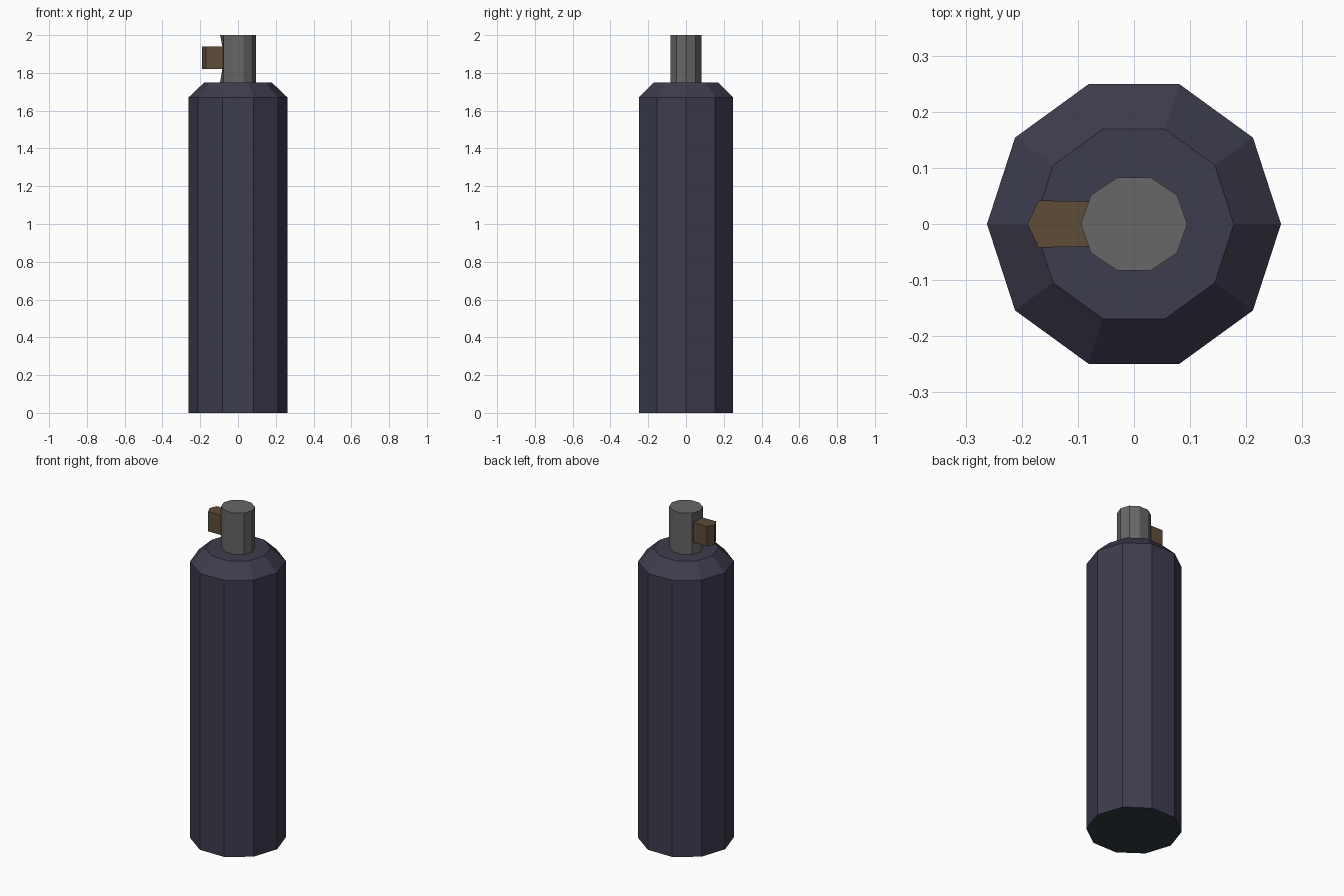
import bpy, bmesh, math

if "Cube" in bpy.data.objects:
    bpy.data.objects.remove(bpy.data.objects["Cube"])

SIDES = 10


def material(name, rgb):
    m = bpy.data.materials.new(name)
    m.diffuse_color = (*rgb, 1.0)
    m.use_nodes = True
    m.node_tree.nodes["Principled BSDF"].inputs["Base Color"].default_value = m.diffuse_color
    return m


dark_purple = material("dark purple", (0.048, 0.045, 0.075))
dark_slate = material("dark slate", (0.030, 0.042, 0.050))
grey = material("nozzle grey", (0.135, 0.135, 0.135))
brown = material("trigger brown", (0.112, 0.072, 0.040))


def ring(rx, ry, z):
    return [(rx * math.cos(2 * math.pi * i / SIDES),
             ry * math.sin(2 * math.pi * i / SIDES), z) for i in range(SIDES)]


def loft(name, rings, mats):
    """Skin a stack of equal rings and cap both ends."""
    bm = bmesh.new()
    vs = [[bm.verts.new(p) for p in r] for r in rings]
    n = len(rings[0])
    for a, b in zip(vs, vs[1:]):
        for i in range(n):
            j = (i + 1) % n
            bm.faces.new((a[i], a[j], b[j], b[i]))
    bottom = bm.faces.new(vs[0][::-1])
    bm.faces.new(vs[-1])
    bottom.material_index = len(mats) - 1
    bmesh.ops.recalc_face_normals(bm, faces=bm.faces)
    me = bpy.data.meshes.new(name)
    bm.to_mesh(me)
    bm.free()
    for m in mats:
        me.materials.append(m)
    ob = bpy.data.objects.new(name, me)
    bpy.context.collection.objects.link(ob)
    return ob


# Canister body with chamfered shoulder and a separately coloured base
loft("canister_body",
     [ring(0.262, 0.262, 0.0), ring(0.262, 0.262, 1.67), ring(0.178, 0.178, 1.75)],
     [dark_purple, dark_slate])

# Nozzle: its left ridge is pushed in where the trigger joins
rings = [ring(0.095, 0.0875, z) for z in (1.75, 1.82, 1.94, 2.0)]
for r in rings[1:3]:
    r[SIDES // 2] = (-0.083, 0.0, r[0][2])
loft("nozzle", rings, [grey])

# Trigger block with a pointed outer end
plan = [(-0.076, -0.040), (-0.076, 0.040), (-0.17, 0.042), (-0.19, 0.0), (-0.17, -0.042)]
loft("trigger", [[(x, y, z) for x, y in plan] for z in (1.82, 1.94)], [brown])
